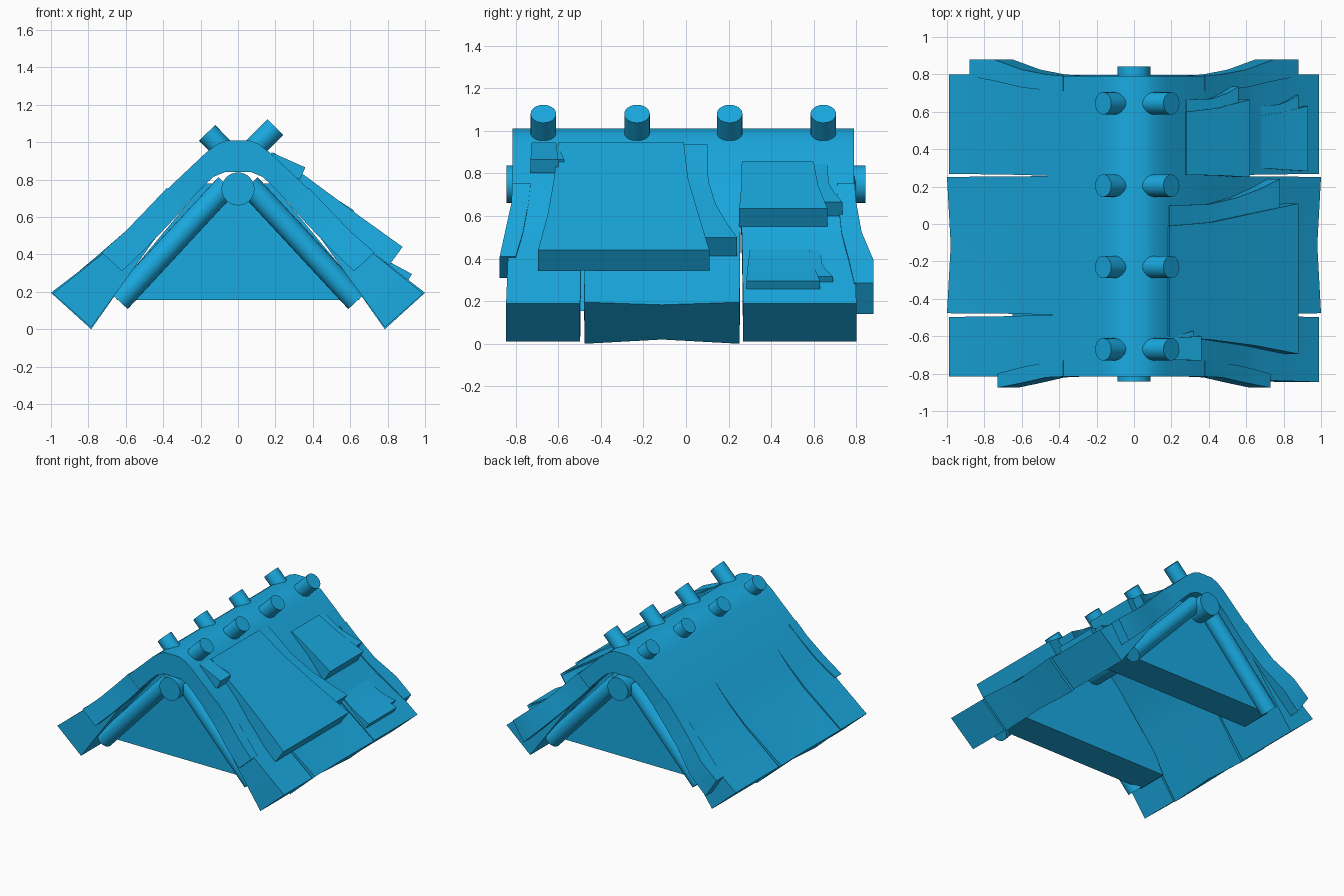
import bpy, bmesh, math
from mathutils import Vector

if "Cube" in bpy.data.objects:
    bpy.data.objects.remove(bpy.data.objects["Cube"])

mat = bpy.data.materials.new("blue_hide")
mat.diffuse_color = (0.01, 0.4, 0.75, 1)
mat.use_nodes = True
mat.node_tree.nodes["Principled BSDF"].inputs["Base Color"].default_value = mat.diffuse_color


def finish(name, bm):
    bmesh.ops.recalc_face_normals(bm, faces=bm.faces)
    me = bpy.data.meshes.new(name)
    bm.to_mesh(me)
    bm.free()
    me.materials.append(mat)
    ob = bpy.data.objects.new(name, me)
    bpy.context.collection.objects.link(ob)
    bpy.ops.object.select_all(action='DESELECT')
    ob.select_set(True)
    bpy.context.view_layer.objects.active = ob
    bpy.ops.object.shade_smooth_by_angle(angle=math.radians(35))
    return ob


def ribbon(name, stations, side=1, dip=0.0):
    """Thick strip; each station is (outer x, z, inner x, z, y0, y1)."""
    bm = bmesh.new()
    rings = []
    for i, (x, z, xi, zi, y0, y1) in enumerate(stations):
        ym = (y0 + y1) / 2
        d = dip if i == len(stations) - 1 else 0
        ring = [(x, y0, z), (x - d, ym, z - d * .6), (x, y1, z),
                (xi, y1, zi), (xi - d * .2, ym, zi + d), (xi, y0, zi)]
        rings.append([bm.verts.new((side * a, b, c)) for a, b, c in ring])
    for r, s in zip(rings, rings[1:]):
        for k in range(6):
            n = (k + 1) % 6
            bm.faces.new((r[k], r[n], s[n], s[k]))
    for r in (rings[0], rings[-1]):
        bm.faces.new((r[0], r[1], r[4], r[5]))
        bm.faces.new((r[1], r[2], r[3], r[4]))
    return finish(name, bm)


def patch(name, pts, thick, side=1):
    """Ribbon of even thickness from (x, z, y0, y1) points."""
    a, b = pts[0], pts[-1]
    d = Vector((b[0] - a[0], b[1] - a[1])).normalized()
    ox, oz = d.y * thick, -d.x * thick
    return ribbon(name, [(x, z, x + ox, z + oz, y0, y1) for x, z, y0, y1 in pts], side)


def rod(name, a, b, r, segs=24):
    a, b = Vector(a), Vector(b)
    bm = bmesh.new()
    bmesh.ops.create_cone(bm, cap_ends=True, segments=segs, radius1=r, radius2=r,
                          depth=(b - a).length)
    rot = (b - a).to_track_quat('Z', 'Y').to_matrix().to_4x4()
    bmesh.ops.transform(bm, matrix=rot, verts=bm.verts)
    bmesh.ops.translate(bm, vec=(a + b) / 2, verts=bm.verts)
    return finish(name, bm)


# Hide cover: three panels per side, split by narrow slits near the hem
cover = [(0, 1.01, 0, .84), (.06, 1.01, .07, .84), (.11, .99, .13, .815),
         (.17, .945, .18, .77), (.43, .70, .35, .59), (.55, .565, .45, .475),
         (.68, .44, .56, .32), (.99, .19, .785, .01)]


def panel(name, side, top, hem, grow=0.0, dip=0.0):
    rows = []
    for i, p in enumerate(cover):
        t = max(0, (i - 4) / 3)
        x = p[0] + (grow if i == 7 else 0)
        z = p[1] + (grow * .5 if i == 7 else 0)
        zi = p[3] - (grow if i == 7 else 0)
        ys = [a + (b - a) * t for a, b in zip(top, hem)]
        rows.append((x, z, p[2], zi, *ys))
    ribbon(name, rows, side, dip)


for side, tag in ((1, "right"), (-1, "left")):
    e = .03 if side == 1 else 0
    panel(f"cover_front_{tag}", side, (-.815, -.485), (-.815 - e, -.497))
    panel(f"cover_middle_{tag}", side, (-.485, .257), (-.477, .252), .01, .02)
    panel(f"cover_back_{tag}", side, (.257, .79), (.268, .80))
    # Flaring end flaps
    ribbon(f"front_flap_{tag}", [(.38, .755, .28, .66, -.816, -.73),
                                 (.47, .66, .37, .56, -.82, -.74),
                                 (.60, .525, .50, .425, -.85, -.765),
                                 (.73, .41, .62, .31, -.875, -.80)], side)
    ribbon(f"back_flap_{tag}", [(.38, .755, .28, .66, .71, .792),
                                (.47, .66, .37, .56, .715, .80),
                                (.60, .525, .50, .425, .73, .825),
                                (.75, .395, .65, .27, .765, .88),
                                (.88, .285, .785, .14, .79, .88)], side)

# Overlapping patches and their curled side strips on the right slope
patch("large_patch", [(.19, .945, -.60, -.01), (.42, .775, -.62, .01),
                      (.65, .605, -.65, .06), (.88, .44, -.695, .11)], .12)
patch("large_patch_strip", [(.19, .935, -.05, .10), (.40, .765, -.04, .105),
                            (.55, .655, -.02, .14), (.68, .57, .03, .19),
                            (.78, .50, .07, .24)], .11)
patch("small_front_patch", [(.18, .945, -.725, -.61), (.36, .865, -.73, -.60)], .07)
patch("small_front_strip", [(.18, .94, -.65, -.60), (.25, .905, -.65, -.59),
                            (.32, .865, -.65, -.572)], .07)
patch("upper_back_patch", [(.28, .855, .262, .60), (.45, .745, .26, .62),
                           (.62, .635, .25, .665)], .11)
patch("upper_back_strip", [(.28, .845, .54, .665), (.42, .755, .54, .67),
                           (.50, .705, .56, .70), (.56, .665, .58, .735)], .09)
patch("lower_back_patch", [(.68, .445, .30, .58), (.80, .365, .29, .60),
                           (.93, .295, .283, .63)], .08)
patch("lower_back_strip", [(.68, .44, .55, .63), (.78, .375, .55, .64),
                           (.83, .345, .56, .66), (.88, .315, .57, .69)], .07)

# Ridge pole
rod("ridge_pole", (0, -.842, .75), (0, .842, .75), .088, 32)

# Gable walls with rafters in front of them
for s, tag in ((-1, "front"), (1, "back")):
    bm = bmesh.new()
    prof = [(-.65, .155), (.65, .155), (.57, .31), (.18, .78), (-.18, .78), (-.57, .31)]
    face = bm.faces.new([bm.verts.new((x, s * .45, z)) for x, z in prof])
    ext = bmesh.ops.extrude_face_region(bm, geom=[face])
    bmesh.ops.translate(bm, vec=(0, s * .25, 0),
                        verts=[v for v in ext["geom"] if isinstance(v, bmesh.types.BMVert)])
    bm.faces.ensure_lookup_table()
    finish(f"{tag}_gable_wall", bm)
    for side, lr in ((1, "right"), (-1, "left")):
        rod(f"{tag}_rafter_{lr}", (side * .06, s * .735, .77),
            (side * .635, s * .735, .15), .062)

# Pegs along the ridge
for i, y in enumerate((-.67, -.23, .205, .645)):
    rod(f"peg_right_{i + 1}", (.02, y, .90), (.2, y, 1.08), .06)
    rod(f"peg_left_{i + 1}", (-.02, y, .90), (-.165, y, 1.05), .06)
